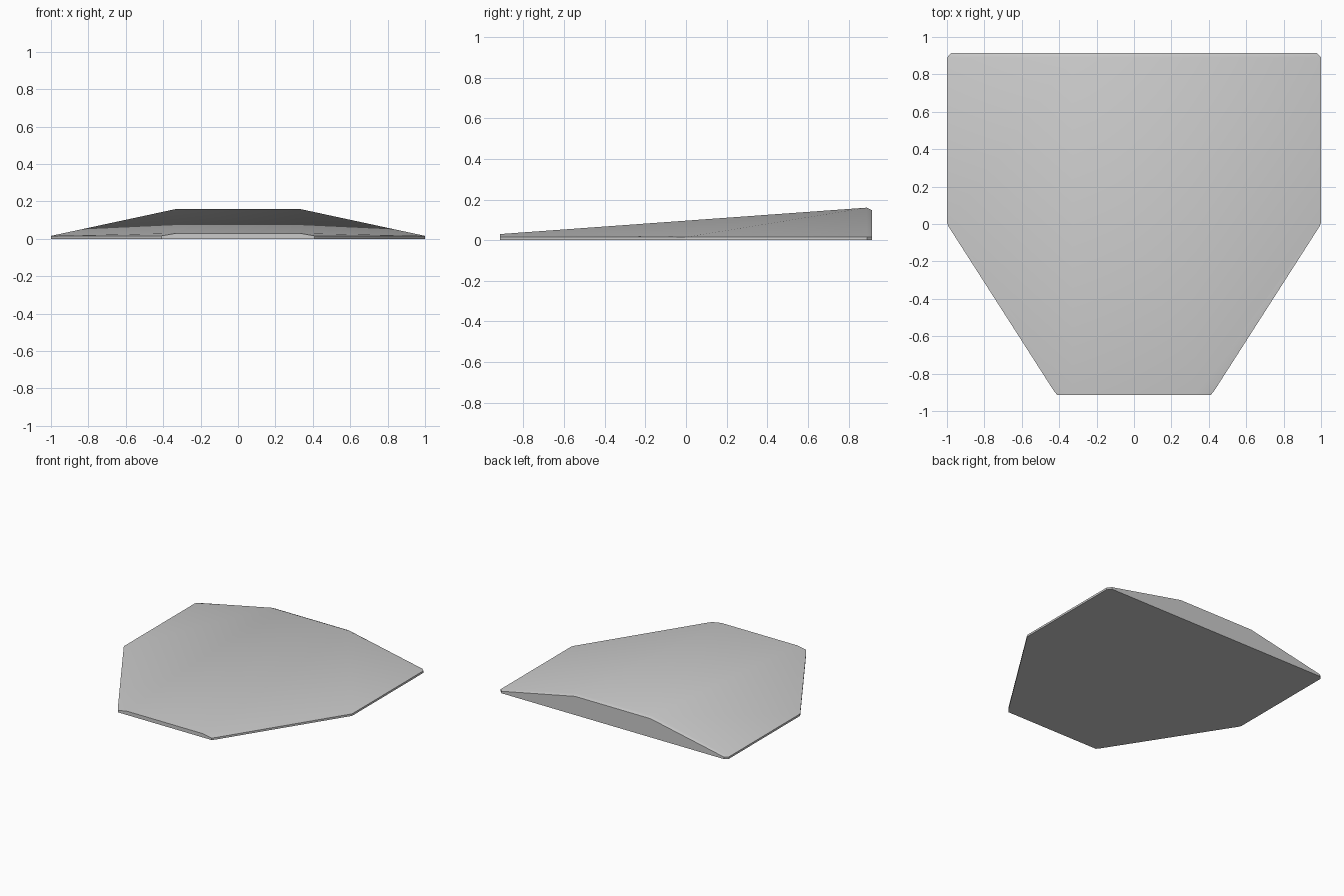
import bpy
import bmesh
import math

cube = bpy.data.objects.get("Cube")
if cube:
    bpy.data.objects.remove(cube, do_unlink=True)

# Single grey material
grey = bpy.data.materials.new("plain_grey")
grey.use_nodes = True
colour = (0.6, 0.6, 0.6, 1)
grey.diffuse_color = colour
grey.node_tree.nodes["Principled BSDF"].inputs["Base Color"].default_value = colour

RIM = 0.016
# Half outline from front to back, and the raised ridge line
outline = [(0.41, -0.915), (0.43, -0.89), (0.99, -0.016), (1, 0.005), (1, 0.89), (0.975, 0.915)]
ridge = [(0.33, -0.915, 0.03), (0.33, 0.89, 0.16), (0.33, 0.915, 0.148)]

bm = bmesh.new()
halves = []
for side in (1, -1):
    base = [bm.verts.new((side * x, y, 0)) for x, y in outline]
    rim = [bm.verts.new((side * x, y, RIM)) for x, y in outline]
    top = [bm.verts.new((side * x, y, z)) for x, y, z in ridge]
    halves.append((base, rim, top))

    # Low side walls
    for i in range(len(outline) - 1):
        bm.faces.new((base[i], base[i + 1], rim[i + 1], rim[i]))
    # Sloping flank, fanned from the two ridge ends
    front, back, lip = top
    for i in range(3):
        bm.faces.new((front, rim[i], rim[i + 1]))
    bm.faces.new((front, rim[3], back))
    bm.faces.new((back, rim[3], rim[4]))
    # Bevel along the back edge of the flank
    bm.faces.new((back, rim[4], rim[5], lip))

# Faces that span both halves
(base_l, rim_l, top_l), (base_r, rim_r, top_r) = halves
for i in range(2):
    bm.faces.new((top_l[i], top_l[i + 1], top_r[i + 1], top_r[i]))
bm.faces.new(base_l + base_r[::-1])
for end, crest in ((0, 0), (-1, 2)):
    bm.faces.new((base_l[end], rim_l[end], top_l[crest],
                  top_r[crest], rim_r[end], base_r[end]))

bmesh.ops.recalc_face_normals(bm, faces=bm.faces[:])
mesh = bpy.data.meshes.new("wedge_body")
bm.to_mesh(mesh)
bm.free()
mesh.materials.append(grey)
body = bpy.data.objects.new("wedge_body", mesh)
bpy.context.collection.objects.link(body)

# Smooth top, crisp outer edges
bpy.ops.object.select_all(action="DESELECT")
body.select_set(True)
bpy.context.view_layer.objects.active = body
bpy.ops.object.shade_smooth_by_angle(angle=math.radians(32))
